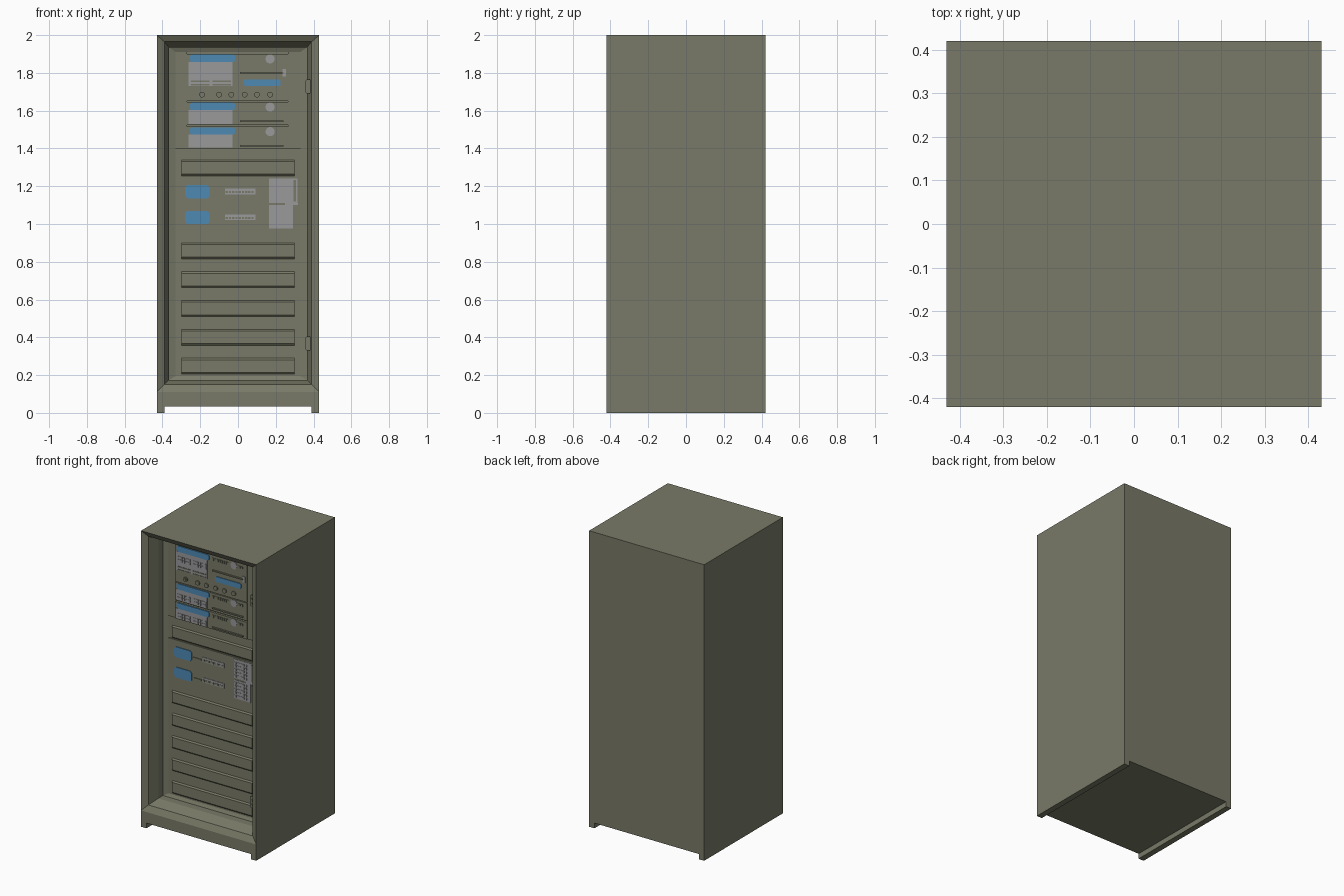
import bpy, bmesh
from mathutils import Matrix

cube = bpy.data.objects.get("Cube")
if cube:
    bpy.data.objects.remove(cube, do_unlink=True)


def material(name, rgb):
    m = bpy.data.materials.new(name)
    m.use_nodes = True
    m.diffuse_color = (*rgb, 1)
    m.node_tree.nodes["Principled BSDF"].inputs["Base Color"].default_value = (*rgb, 1)
    return m


olive = material("olive grey", (0.19, 0.195, 0.135))
blue = material("panel blue", (0.075, 0.25, 0.45))
grey = material("light grey", (0.32, 0.32, 0.33))

PANEL = -0.27    # front plane of the rack panel
UNIT = -0.285    # front plane of the upper units
LOWER = -0.276   # front plane of the lower unit


def finish(bm, name, mat):
    bmesh.ops.recalc_face_normals(bm, faces=bm.faces)
    mesh = bpy.data.meshes.new(name)
    bm.to_mesh(mesh)
    bm.free()
    mesh.materials.append(mat)
    ob = bpy.data.objects.new(name, mesh)
    bpy.context.collection.objects.link(ob)
    return ob


def add_box(bm, x0, x1, z0, z1, back, front, slope=0, cut=0):
    """Plate facing -y; slope tapers its top and bottom, cut clips its corners."""
    rings = []
    for y, s in ((back, 0), (front, slope)):
        a, b = z0 + s, z1 - s
        if cut:
            pts = [(x0 + cut, a), (x1 - cut, a), (x1, a + cut), (x1, b - cut),
                   (x1 - cut, b), (x0 + cut, b), (x0, b - cut), (x0, a + cut)]
        else:
            pts = [(x0, a), (x1, a), (x1, b), (x0, b)]
        rings.append([bm.verts.new((x, y, z)) for x, z in pts])
    bm.faces.new(rings[0])
    bm.faces.new(rings[1])
    bridge(bm, *rings)


def bridge(bm, a, b):
    for i in range(len(a)):
        j = (i + 1) % len(a)
        bm.faces.new((a[i], a[j], b[j], b[i]))


def add_disc(bm, x, z, r, back, front, sides=16):
    place = Matrix.Translation((x, (back + front) / 2, z)) @ Matrix.Rotation(1.5707963, 4, 'X')
    bmesh.ops.create_cone(bm, cap_ends=True, segments=sides, radius1=r, radius2=r,
                          depth=back - front, matrix=place)


def plates(name, mat, rects, base, thick, **shape):
    bm = bmesh.new()
    for r in rects:
        add_box(bm, *r, base, base - thick, **shape)
    return finish(bm, name, mat)


# Cabinet shell: notched outline run front to back, then a stepped front opening
W, D, FOOT, PLINTH = 0.43, 0.42, 0.035, 0.11
outline = [(-W, 0), (-0.39, 0), (-0.39, FOOT), (0.39, FOOT), (0.39, 0),
           (W, 0), (W, PLINTH), (W, 2), (-W, 2), (-W, PLINTH)]
bm = bmesh.new()
front = [bm.verts.new((x, -D, z)) for x, z in outline]
back = [bm.verts.new((x, D, z)) for x, z in outline]
bridge(bm, front, back)
bm.faces.new(back)
bm.faces.new(front[:7] + front[9:])
ring = [front[9], front[6], front[7], front[8]]
for w, low, high, y in ((0.39, 0.15, 1.965, -0.40), (0.365, 0.175, 1.935, -0.33),
                        (0.365, 0.175, 1.935, -0.28), (0.33, 0.195, 1.91, PANEL)):
    step = [bm.verts.new((x, y, z)) for x, z in ((-w, low), (w, low), (w, high), (-w, high))]
    bridge(bm, ring, step)
    ring = step
bm.faces.new(ring)
finish(bm, "cabinet", olive)

# Door hinges on the inner right edge
for name, z in (("upper_hinge", 1.69), ("lower_hinge", 0.33)):
    bm = bmesh.new()
    add_box(bm, 0.358, 0.385, z, z + 0.075, -0.32, -0.385, cut=0.006)
    for k in (0.02, 0.05):
        add_disc(bm, 0.373, z + k, 0.007, -0.385, -0.39, 8)
    finish(bm, name, olive)

# Blanking plates with sloped top and bottom edges
blanks = [(-0.30, 0.30, z, z + 0.085) for z in (1.255, *(0.205 + 0.1525 * i for i in range(5)))]
plates("blanking_plates", olive, blanks, PANEL, 0.008, slope=0.009)

# Rails beside the upper units
plates("unit_rails", olive, [(-0.33, -0.27, 1.40, 1.91), (0.265, 0.33, 1.40, 1.91)], PANEL, 0.008)

# Upper units: a tall one over two short ones
units = ((1.90, 1.65), (1.645, 1.525), (1.515, 1.40))
plates("upper_units", olive, [(-0.27, 0.265, low, top) for top, low in units],
       PANEL, PANEL - UNIT)

strips, vents, cells, slots, shelves, tabs = [], [], [], [], [], []
dials = bmesh.new()
for top, low in units:
    strips.append((-0.255, -0.015, top - 0.042, top - 0.003))
    vents.append((-0.262, -0.03, max(low + 0.005, top - 0.17), top - 0.042))
    for row in (0.08, 0.10):
        for start in (-0.25, -0.13):
            for i in range(5):
                x = start + 0.02 * i
                cells.append((x, x + 0.015, top - row - 0.008, top - row + 0.008))
    for i in range(8):
        x = 0.01 + 0.0155 * i
        slots.append((x, x + 0.011, top - 0.034, top - 0.016))
    shelves.append((0.01, 0.24, top - 0.104, top - 0.096))
    tabs += [(0.205, 0.217, top - 0.032, top - 0.018), (0.222, 0.236, top - 0.032, top - 0.018)]
    add_disc(dials, 0.17, top - 0.026, 0.024, UNIT, UNIT - 0.004, 24)
finish(dials, "unit_dials", grey)
plates("unit_label_strips", blue, strips, UNIT, 0.005, cut=0.008)
plates("unit_vents", grey, vents, UNIT, 0.003)
plates("vent_cells", grey, cells, UNIT - 0.003, 0.003)
plates("unit_slots", olive, slots, UNIT, 0.004)
plates("unit_shelves", olive, shelves, UNIT, 0.008)
plates("unit_tabs", olive, tabs, UNIT, 0.004)

# Extra controls of the tall unit
plates("tall_unit_display", blue, [(0.03, 0.225, 1.73, 1.766)], UNIT, 0.005, cut=0.008)
plates("tall_unit_bars", olive,
       [(x, x + 0.098, z, z + 0.008) for x in (-0.25, -0.135) for z in (1.732, 1.752)],
       UNIT - 0.003, 0.003)
plates("tall_unit_latch", grey, [(0.235, 0.255, 1.78, 1.82)], UNIT, 0.004)
bm = bmesh.new()
for x in (-0.19, -0.10, -0.035, 0.035, 0.10, 0.17):
    add_disc(bm, x, 1.685, 0.015, UNIT, UNIT - 0.008)
add_disc(bm, -0.19, 1.685, 0.007, UNIT, UNIT - 0.012, 8)
finish(bm, "tall_unit_knobs", olive)

# Lower unit with two drawers and a vent grille
plates("lower_unit", olive, [(-0.33, 0.33, 0.96, 1.25)], PANEL, PANEL - LOWER)
labels, bars, ports = [], [], []
for z in (1.035, 1.172):
    labels.append((-0.28, -0.15, z - 0.036, z + 0.034))
    bars.append((-0.07, 0.092, z - 0.015, z + 0.016))
    ports.append((-0.14, -0.08, z - 0.01, z - 0.002))
    for i in range(9):
        x = -0.065 + 0.017 * i
        ports.append((x, x + 0.012, z - 0.009, z + 0.003))
plates("drawer_labels", blue, labels, LOWER, 0.005, cut=0.012)
plates("drawer_bars", grey, bars, LOWER, 0.003)
plates("drawer_ports", olive, ports, LOWER, 0.005)

plates("grille", grey, [(0.165, 0.315, 1.112, 1.24), (0.165, 0.29, 0.975, 1.10),
                        (0.25, 0.318, 1.10, 1.112)], LOWER, 0.003)
holes = []
for base in (0.985, 1.12):
    for row in range(5):
        for col in range(5):
            x, z = 0.17 + 0.0195 * col, base + 0.022 * row
            holes.append((x, x + 0.014, z, z + 0.014))
plates("grille_cells", grey, holes, LOWER - 0.003, 0.003)
plates("grille_handles", olive, [(0.293, 0.308, z, z + 0.115) for z in (0.98, 1.118)],
       LOWER, 0.006)
